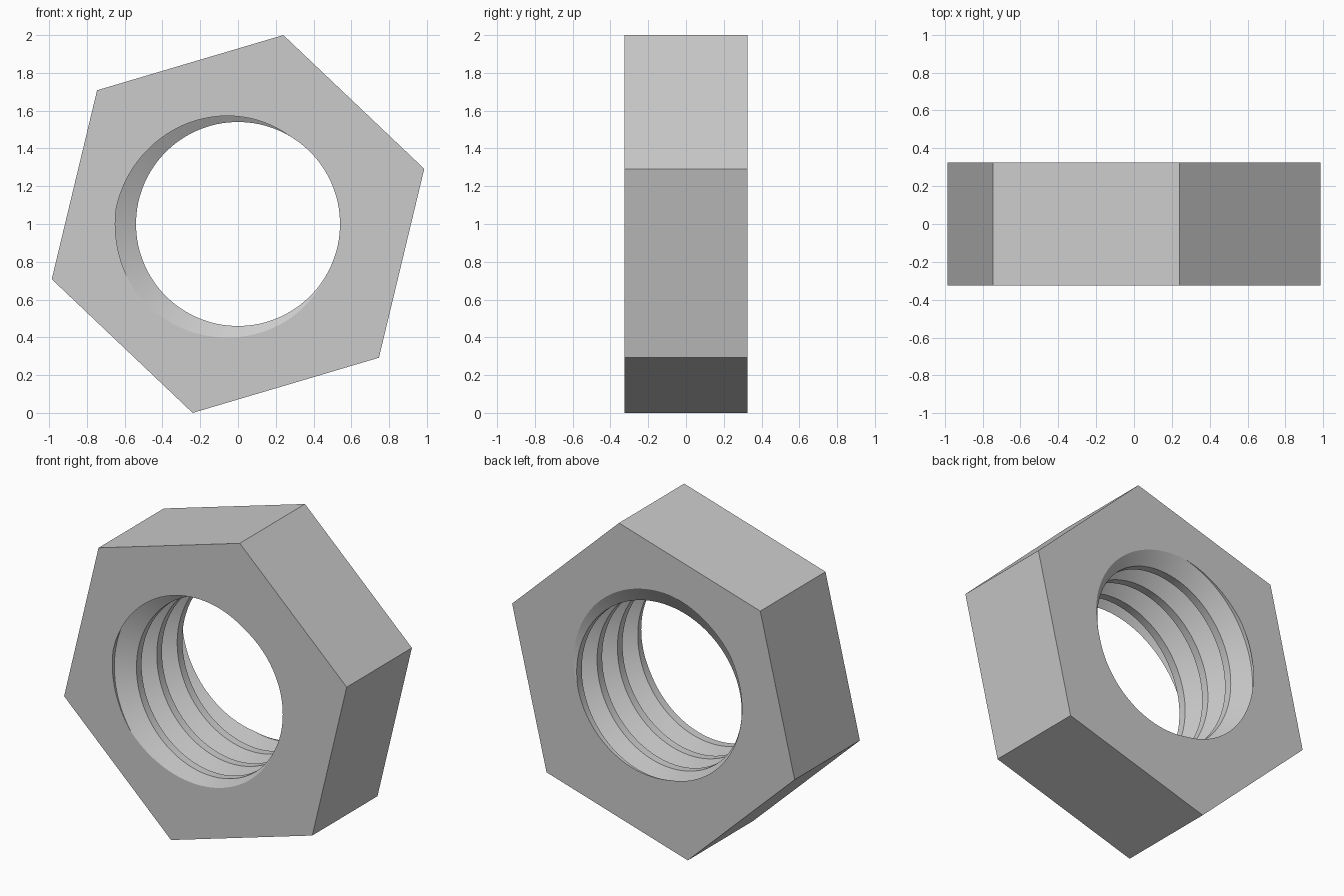
import bpy, bmesh
from math import sin, cos, radians, tau
from mathutils import Vector

cube = bpy.data.objects.get("Cube")
if cube:
    bpy.data.objects.remove(cube, do_unlink=True)

HALF = 0.325            # half thickness along y
PITCH = 0.203
CREST, ROOT = 0.54, 0.65
HEX_R, HEX_TURN = 1.0285, radians(76.5)
STEPS = 120             # segments per thread turn
START = radians(195)    # where the groove meets the front face


def ring_point(radius, angle, y):
    return Vector((radius * cos(angle), y, 1 + radius * sin(angle)))


bm = bmesh.new()

# Internal thread: a trapezoid groove profile swept along a right-hand helix
profile = [(-1 / 16, ROOT), (1 / 16, ROOT), (3 / 8, CREST), (5 / 8, CREST)]
columns = []
for i in range(-6 * STEPS, 3 * STEPS + 1):
    turn = i / STEPS
    columns.append([bm.verts.new(ring_point(r, START + turn * tau,
                                            -HALF + PITCH * (offset - turn)))
                    for offset, r in profile])

for i in range(STEPS, len(columns) - 1):
    here = columns[i] + [columns[i - STEPS][0]]
    after = columns[i + 1] + [columns[i + 1 - STEPS][0]]
    for k in range(len(profile)):
        bm.faces.new((here[k], here[k + 1], after[k + 1], after[k]))

# Trim the thread flush with the front and back
for side in (-1, 1):
    bmesh.ops.bisect_plane(bm, geom=bm.verts[:] + bm.edges[:] + bm.faces[:], dist=1e-6,
                           plane_co=(0, side * HALF, 0), plane_no=(0, side, 0),
                           clear_outer=True)
bmesh.ops.delete(bm, geom=[v for v in bm.verts if not v.link_faces], context='VERTS')
bmesh.ops.remove_doubles(bm, verts=bm.verts[:], dist=1e-5)

# Hexagonal outside and the two flat faces around the hole
rims = {s: [e for e in bm.edges if e.is_boundary
            and all(abs(v.co.y - s * HALF) < 1e-4 for v in e.verts)] for s in (-1, 1)}
corners = {s: [bm.verts.new(ring_point(HEX_R, HEX_TURN + k * tau / 6, s * HALF))
               for k in range(6)] for s in (-1, 1)}
for k in range(6):
    n = (k + 1) % 6
    bm.faces.new((corners[-1][k], corners[-1][n], corners[1][n], corners[1][k]))
for s in (-1, 1):
    outline = [bm.edges.get((corners[s][k], corners[s][(k + 1) % 6])) for k in range(6)]
    bmesh.ops.triangle_fill(bm, use_beauty=True, use_dissolve=False,
                            edges=rims[s] + outline, normal=(0, s, 0))
bmesh.ops.recalc_face_normals(bm, faces=bm.faces[:])

mesh = bpy.data.meshes.new("hex_nut")
bm.to_mesh(mesh)
bm.free()
nut = bpy.data.objects.new("hex_nut", mesh)
bpy.context.collection.objects.link(nut)

# Plain grey metal
grey = bpy.data.materials.new("grey")
grey.use_nodes = True
colour = (0.6, 0.6, 0.6, 1)
grey.diffuse_color = colour
grey.node_tree.nodes["Principled BSDF"].inputs["Base Color"].default_value = colour
mesh.materials.append(grey)

bpy.ops.object.select_all(action='DESELECT')
nut.select_set(True)
bpy.context.view_layer.objects.active = nut
bpy.ops.object.shade_smooth_by_angle(angle=radians(20))
